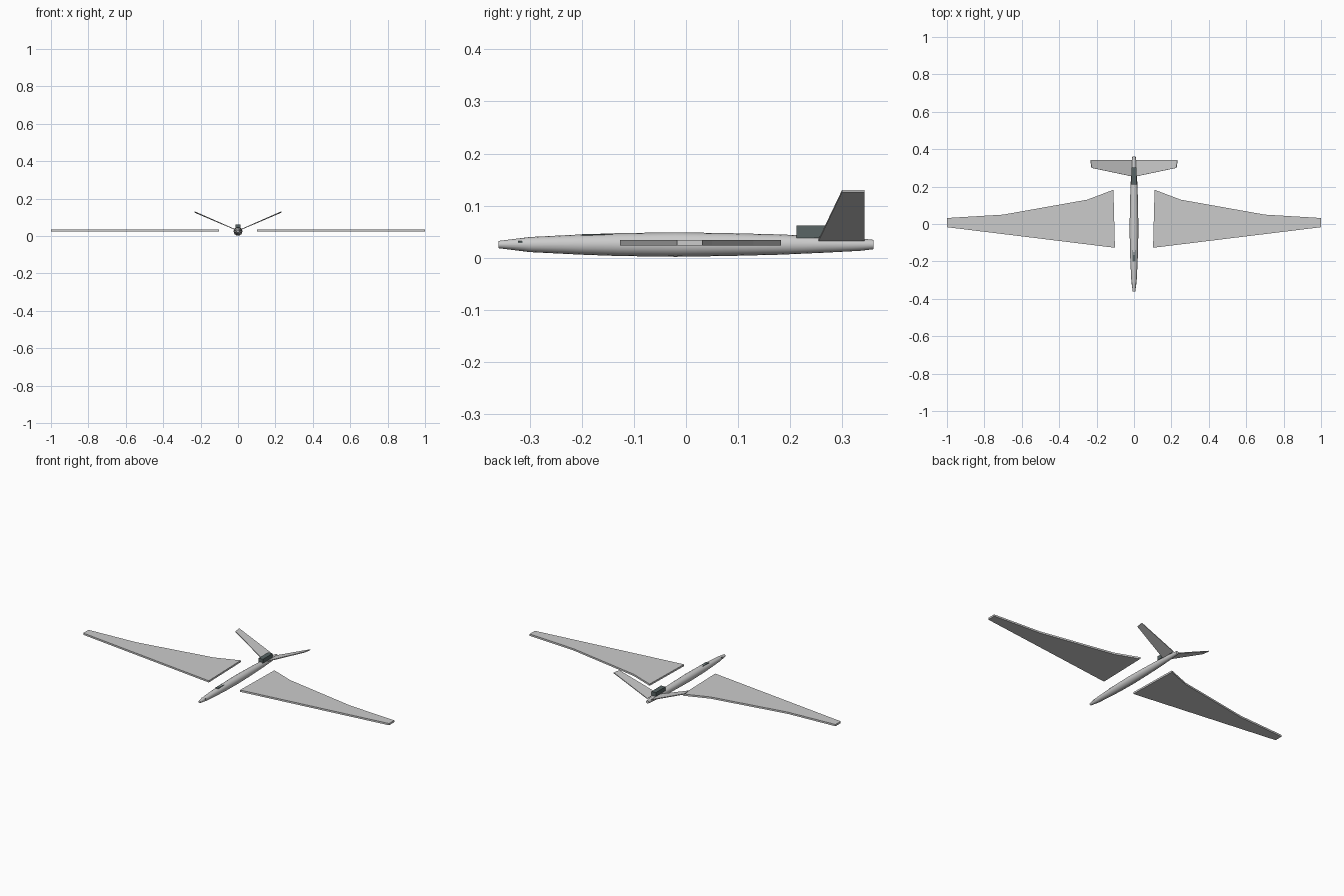
import bpy, bmesh
from math import cos, sin, pi
from mathutils import Vector

if "Cube" in bpy.data.objects:
    bpy.data.objects.remove(bpy.data.objects["Cube"])


def material(name, rgb):
    m = bpy.data.materials.new(name)
    m.diffuse_color = (*rgb, 1)
    m.use_nodes = True
    m.node_tree.nodes["Principled BSDF"].inputs["Base Color"].default_value = m.diffuse_color
    return m


dark = material("dark_panel", (0.1, 0.13, 0.13))


def finish(name, bm, mat=None):
    bmesh.ops.recalc_face_normals(bm, faces=bm.faces)
    mesh = bpy.data.meshes.new(name)
    bm.to_mesh(mesh)
    bm.free()
    ob = bpy.data.objects.new(name, mesh)
    bpy.context.collection.objects.link(ob)
    if mat:
        mesh.materials.append(mat)
    return ob


def slab(name, outline, offset):
    """Flat panel: outline of 3D points, thickened along offset."""
    bm = bmesh.new()
    face = bm.faces.new([bm.verts.new(p) for p in outline])
    ext = bmesh.ops.extrude_face_region(bm, geom=[face])
    verts = [v for v in ext["geom"] if isinstance(v, bmesh.types.BMVert)]
    bmesh.ops.translate(bm, verts=verts, vec=offset)
    if face.is_valid and len(bm.faces) == len(outline) + 1:
        bm.faces.new([v for v in face.verts])
    return finish(name, bm)


def box(name, lo, hi, mat):
    lo, hi = Vector(lo), Vector(hi)
    bm = bmesh.new()
    bmesh.ops.create_cube(bm, size=1)
    for v in bm.verts:
        v.co = (lo + hi) / 2 + v.co * (hi - lo)
    return finish(name, bm, mat)


# Fuselage: lofted rings of (y, radius)
N = 16
bm = bmesh.new()
rings = []
for y, r in [(-0.36, 0.007), (-0.30, 0.0145), (-0.20, 0.0195), (-0.13, 0.022),
             (-0.02, 0.0235), (0.08, 0.022), (0.18, 0.0195), (0.27, 0.0155),
             (0.335, 0.012), (0.36, 0.009)]:
    rings.append([bm.verts.new((r * cos(2 * pi * i / N), y, 0.025 + r * sin(2 * pi * i / N)))
                  for i in range(N)])
for a, b in zip(rings, rings[1:]):
    for i in range(N):
        j = (i + 1) % N
        bm.faces.new((a[i], a[j], b[j], b[i]))
bm.faces.new(rings[0])
bm.faces.new(rings[-1])
body = finish("fuselage", bm)
for p in body.data.polygons:
    p.use_smooth = len(p.vertices) == 4

# Wings, tail fins and nose sensors on both sides
wing = [(0.102, -0.127), (1.0, -0.017), (1.0, 0.032), (0.70, 0.05),
        (0.25, 0.13), (0.11, 0.183)]
fin = [(0.012, 0.255, 0.036), (0.226, 0.30, 0.13), (0.232, 0.343, 0.13), (0.012, 0.343, 0.036)]
for side, s in (("left", -1), ("right", 1)):
    slab(side + "_wing", [(s * x, y, 0.0235) for x, y in wing], (0, 0, 0.0105))
    slab(side + "_tail_fin", [(s * x, y, z) for x, y, z in fin], (s * 0.002, 0, -0.004))
    box(side + "_nose_sensor", (s * 0.0105 - 0.002, -0.323, 0.028),
        (s * 0.0105 + 0.002, -0.314, 0.032), dark)

# Engine housing on the tail and the nose hatch
box("engine_housing", (-0.014, 0.212, 0.038), (0.014, 0.302, 0.062), dark)
box("nose_hatch", (-0.009, -0.20, 0.035), (0.009, -0.14, 0.0455), dark)
